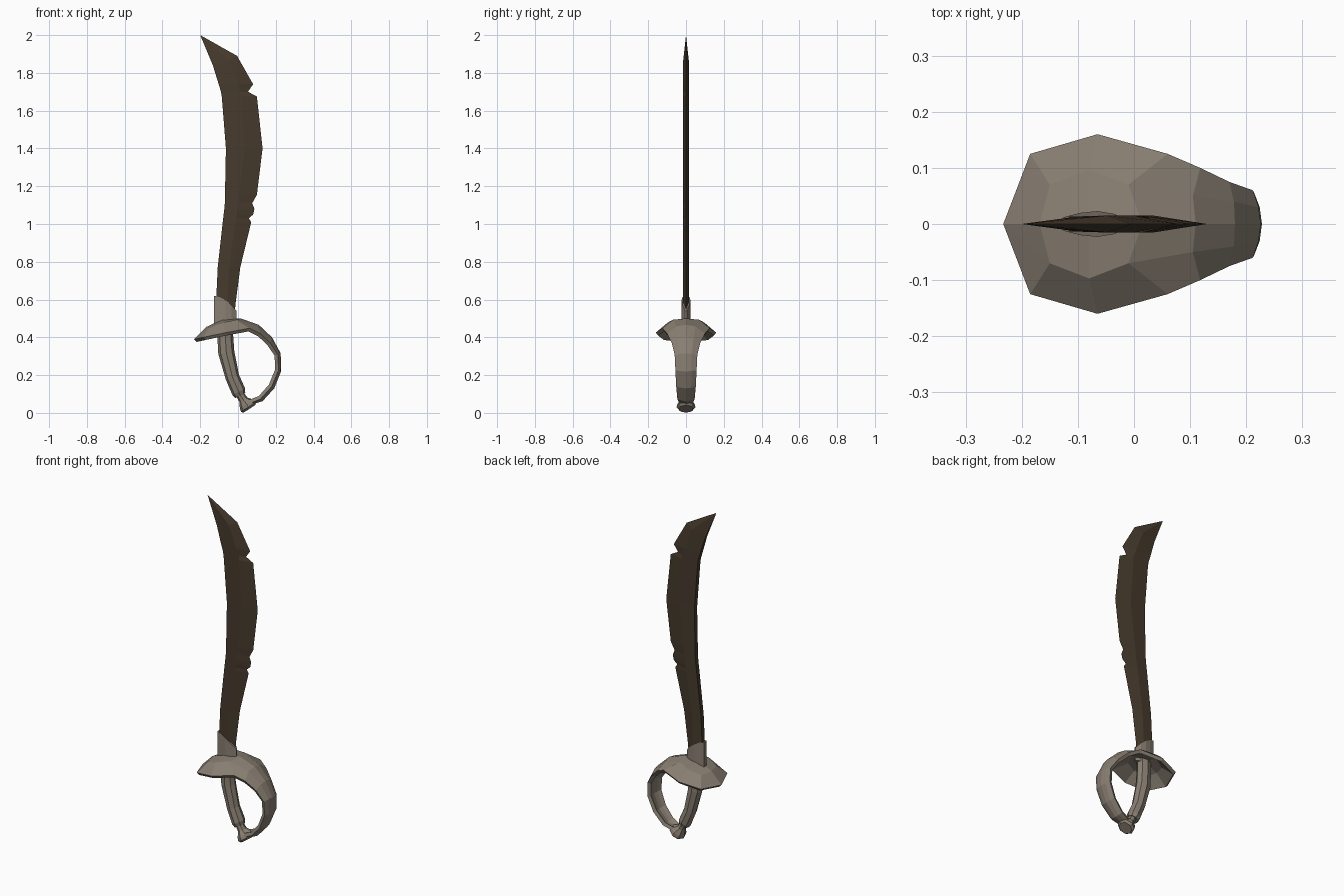
import bpy, math


def material(name, rgb):
    m = bpy.data.materials.new(name)
    m.diffuse_color = (*rgb, 1)
    return m


STEEL = material("dark rusted steel", (0.062, 0.043, 0.026))
METAL = material("weathered grey brown", (0.25, 0.212, 0.17))


def make(name, verts, faces, mat):
    me = bpy.data.meshes.new(name)
    me.from_pydata(verts, [], faces)
    me.materials.append(mat)
    ob = bpy.data.objects.new(name, me)
    bpy.context.collection.objects.link(ob)
    return ob


def skin(name, rings, mat, tip=None):
    """Closed skin over equal-sized rings, capped flat or with a point."""
    n, k = len(rings[0]), len(rings)
    verts = [p for r in rings for p in r]
    faces = [(i * n + j, i * n + (j + 1) % n, (i + 1) * n + (j + 1) % n, (i + 1) * n + j)
             for i in range(k - 1) for j in range(n)]
    faces.append(tuple(reversed(range(n))))
    last = (k - 1) * n
    if tip:
        verts.append(tip)
        faces += [(last + j, last + (j + 1) % n, k * n) for j in range(n)]
    else:
        faces.append(tuple(range(last, last + n)))
    return make(name, verts, faces, mat)


def lerp(table, z):
    for (z0, x0), (z1, x1) in zip(table, table[1:]):
        if z <= z1:
            return x0 + (x1 - x0) * (z - z0) / (z1 - z0)
    return table[-1][1]


# Blade: flat spine, central ridge and a notched cutting edge
spine = [(0.5, -0.12), (0.8, -0.106), (1.1, -0.07), (1.4, -0.064), (1.69, -0.087), (1.84, -0.133)]
ridge = [(0.5, -0.06), (0.8, -0.045), (1.1, 0.0), (1.4, 0.035), (1.7, 0.015), (1.865, -0.05)]
edge = [(0.5, -0.018), (0.57, -0.014), (0.77, 0.012), (1.01, 0.07), (1.03, 0.057), (1.05, 0.08),
        (1.08, 0.087), (1.11, 0.075), (1.155, 0.1), (1.4, 0.13), (1.675, 0.1), (1.7, 0.053),
        (1.74, 0.08), (1.89, -0.005)]
rings = []
for z, x in edge:
    zs, zr = min(z, 1.84), min(z, 1.865)
    xs, xr = lerp(spine, zs), lerp(ridge, zr)
    t = 0.013 if z < 1.8 else 0.009
    rings.append([(x, 0, z), (xr, 0.015, zr), (xs, t, zs), (xs, -t, zs), (xr, -0.015, zr)])
skin("blade", rings, STEEL, tip=(-0.2, 0, 2.0))

# Collar at the blade root, with a slanted top
half = [(-0.126, 0.012, 0.62), (-0.095, 0.02, 0.612), (-0.065, 0.023, 0.597),
        (-0.035, 0.018, 0.572), (-0.008, 0.004, 0.54)]
plan = [(x, -y, z) for x, y, z in half] + [(x, y, z) for x, y, z in reversed(half)]
skin("blade_collar", [[(x, y, 0.46) for x, y, z in plan], plan], METAL)

# Shell guard and knuckle bow: one folded sheet; centre (x, z), middle and rim (x, y, z)
stations = [
    ((-0.168, 0.455), (-0.15, 0.07, 0.453), (-0.185, 0.125, 0.4)),
    ((-0.08, 0.496), (-0.08, 0.097, 0.478), (-0.065, 0.16, 0.425)),
    ((0.015, 0.5), (-0.01, 0.07, 0.493), (0.06, 0.125, 0.448)),
    ((0.11, 0.466), (0.105, 0.05, 0.458), (0.118, 0.1, 0.42)),
    ((0.18, 0.4), (0.178, 0.04, 0.393), (0.17, 0.075, 0.37)),
    ((0.226, 0.315), (0.222, 0.03, 0.313), (0.212, 0.06, 0.307)),
    ((0.228, 0.22), (0.224, 0.03, 0.221), (0.214, 0.056, 0.225)),
    ((0.192, 0.13), (0.188, 0.027, 0.133), (0.179, 0.052, 0.14)),
    ((0.13, 0.062), (0.127, 0.025, 0.066), (0.12, 0.046, 0.074)),
    ((0.06, 0.04), (0.06, 0.02, 0.043), (0.06, 0.036, 0.05)),
]
verts, faces = [(-0.233, 0, 0.39)], []
for c, m, r in stations:
    verts += [(r[0], -r[1], r[2]), (m[0], -m[1], m[2]), (c[0], 0, c[1]), m, r]
for j in range(4):
    faces.append((0, 1 + j, 2 + j))
    for i in range(len(stations) - 1):
        a = 1 + i * 5 + j
        faces.append((a, a + 5, a + 6, a + 1))
guard = make("guard_and_knuckle_bow", verts, faces, METAL)
mod = guard.modifiers.new("thickness", 'SOLIDIFY')
mod.thickness, mod.offset = 0.02, -1


def tube(name, rows):
    """Eight-sided tube; rows are x, z, half width, half depth, tilt in degrees."""
    rings = []
    for x, z, w, d, tilt in rows:
        t, ring = math.radians(tilt), []
        for i in range(8):
            a = -math.tau * i / 8
            u = w * math.cos(a)
            ring.append((x + u * math.cos(t), d * math.sin(a), z + u * math.sin(t)))
        rings.append(ring)
    return skin(name, rings, METAL)


# Curved grip
tube("grip", [(-0.068, 0.48, 0.042, 0.035, 0), (-0.067, 0.4, 0.042, 0.035, 5),
              (-0.062, 0.32, 0.043, 0.036, 10), (-0.03, 0.19, 0.037, 0.035, 20),
              (0.004, 0.112, 0.038, 0.038, 28), (0.012, 0.092, 0.03, 0.03, 28)])

# Pommel with narrow neck and flared cap
tube("pommel", [(0.01, 0.1, 0.022, 0.024, 28), (0.028, 0.07, 0.024, 0.027, 30),
                (0.046, 0.047, 0.043, 0.046, 33), (0.055, 0.031, 0.047, 0.05, 33),
                (0.06, 0.021, 0.037, 0.038, 33)])
